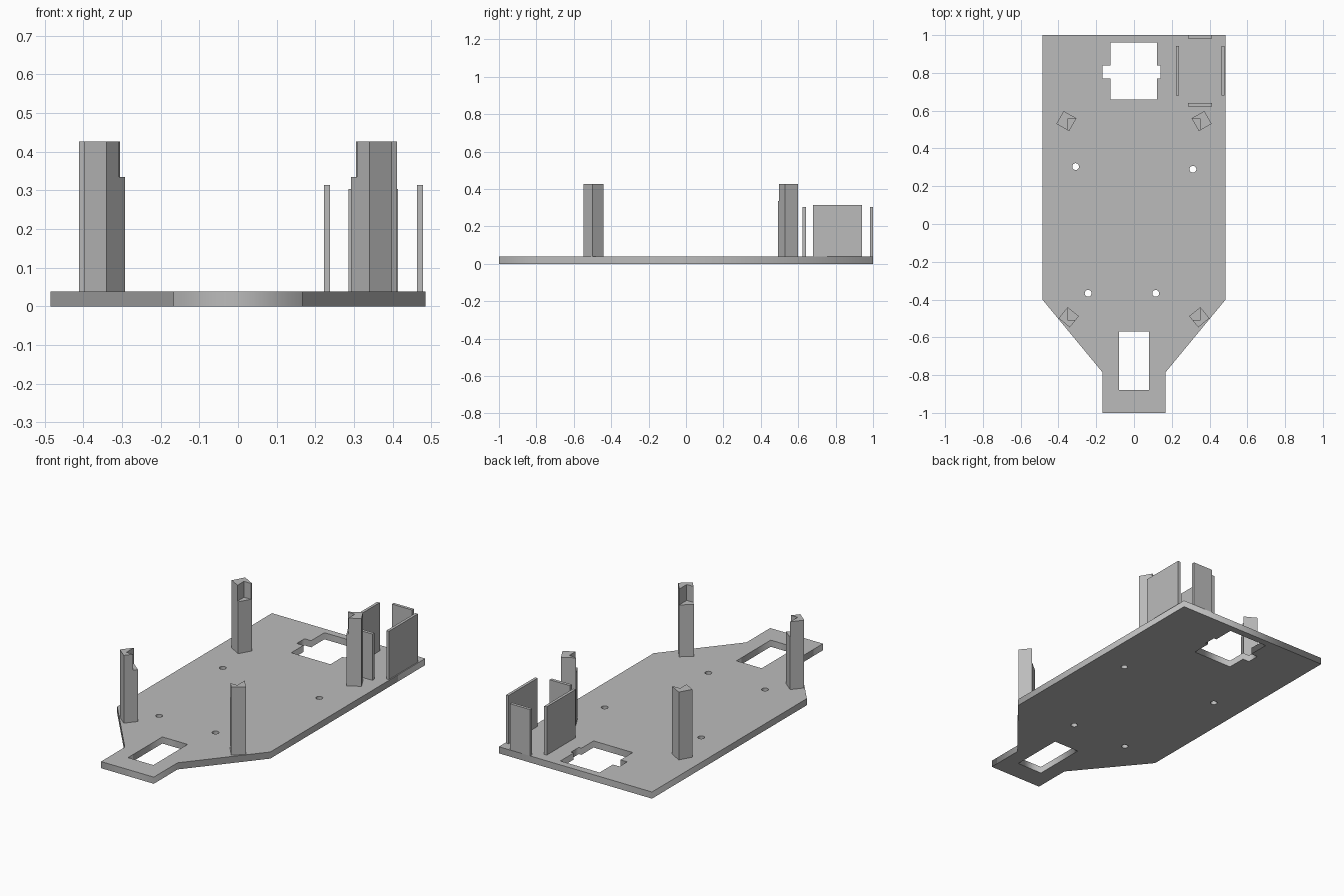
import bpy
import bmesh
from math import cos, sin, pi
from mathutils import Vector

if "Cube" in bpy.data.objects:
    bpy.data.objects.remove(bpy.data.objects["Cube"], do_unlink=True)

grey = bpy.data.materials.new("plain grey")
grey.use_nodes = True
grey.diffuse_color = (0.5, 0.5, 0.5, 1)
grey.node_tree.nodes["Principled BSDF"].inputs["Base Color"].default_value = grey.diffuse_color

PLATE = 0.038      # plate thickness
POST_TOP = 0.426
LEDGE = 0.335      # height of the notch floor in each post


def activate(obj):
    bpy.ops.object.select_all(action="DESELECT")
    obj.select_set(True)
    bpy.context.view_layer.objects.active = obj


def prism(name, outline, z0, z1):
    """Extrude a flat outline between two heights."""
    bm = bmesh.new()
    face = bm.faces.new([bm.verts.new((x, y, z0)) for x, y in outline])
    top = bmesh.ops.extrude_face_region(bm, geom=[face])["geom"]
    bmesh.ops.translate(bm, vec=(0, 0, z1 - z0),
                        verts=[v for v in top if isinstance(v, bmesh.types.BMVert)])
    bmesh.ops.recalc_face_normals(bm, faces=bm.faces[:])
    mesh = bpy.data.meshes.new(name)
    bm.to_mesh(mesh)
    bm.free()
    mesh.materials.append(grey)
    obj = bpy.data.objects.new(name, mesh)
    bpy.context.collection.objects.link(obj)
    return obj


def rect(x0, x1, y0, y1):
    return [(x0, y0), (x1, y0), (x1, y1), (x0, y1)]


def circle(x, y, r=0.018, n=24):
    return [(x + r * cos(2 * pi * i / n), y + r * sin(2 * pi * i / n)) for i in range(n)]


# Base plate: filled outline with cutouts and screw holes
half = [(0.167, -1), (0.167, -0.785), (0.485, -0.4), (0.485, 1)]
outline = half + [(-x, y) for x, y in reversed(half)]
motor_cutout = [(-0.125, 0.66), (0.123, 0.66), (0.123, 0.77), (0.14, 0.77),
                (0.14, 0.84), (0.123, 0.84), (0.123, 0.96), (-0.125, 0.96),
                (-0.125, 0.84), (-0.167, 0.84), (-0.167, 0.77), (-0.125, 0.77)]
loops = [outline, motor_cutout, rect(-0.08, 0.08, -0.88, -0.57)]
loops += [circle(x, y) for x, y in
          [(-0.309, 0.304), (0.312, 0.29), (-0.243, -0.367), (0.115, -0.367)]]

curve = bpy.data.curves.new("base_plate", "CURVE")
curve.dimensions = "2D"
curve.fill_mode = "BOTH"
curve.extrude = PLATE / 2
for loop in loops:
    spline = curve.splines.new("POLY")
    spline.points.add(len(loop) - 1)
    for point, (x, y) in zip(spline.points, loop):
        point.co = (x, y, 0, 1)
    spline.use_cyclic_u = True
curve.materials.append(grey)
plate = bpy.data.objects.new("base_plate", curve)
plate.location.z = PLATE / 2
bpy.context.collection.objects.link(plate)
activate(plate)
bpy.ops.object.convert(target="MESH")


# Corner posts: turned square columns with a square notch facing inwards
def post(name, side, corner, edge, notch, inward):
    a = Vector(corner)
    u = Vector(edge)
    v = Vector((-u.y, u.x))
    column = prism(name, [(side * p.x, p.y) for p in (a, a + u, a + u + v, a + v)],
                   PLATE, POST_TOP)
    x, y = notch
    cutter = prism("notch_cutter",
                   [(side * px, py) for px, py in rect(x - 0.2, x, y, y + 0.2 * inward)],
                   LEDGE, POST_TOP + 0.1)
    cutter.hide_render = True
    cut = column.modifiers.new("notch", "BOOLEAN")
    cut.operation = "DIFFERENCE"
    cut.solver = "EXACT"
    cut.object = cutter
    activate(column)
    bpy.ops.object.modifier_apply(modifier=cut.name)
    bpy.data.objects.remove(cutter, do_unlink=True)


for side, label in ((1, "left"), (-1, "right")):
    post("front_post_" + label, side, (0.340, -0.547), (0.059, 0.048), (0.351, -0.508), 1)
    post("back_post_" + label, side, (0.343, 0.492), (0.068, 0.038), (0.351, 0.555), -1)

# Thin walls of the open holder at the back left corner
for name, box, top in (
        ("holder_wall_inner", (0.222, 0.238, 0.68, 0.942), 0.314),
        ("holder_wall_outer", (0.463, 0.479, 0.68, 0.942), 0.314),
        ("holder_wall_front", (0.286, 0.414, 0.623, 0.641), 0.303),
        ("holder_wall_back", (0.286, 0.414, 0.983, 1.0), 0.303)):
    prism(name, rect(*box), PLATE, top)
